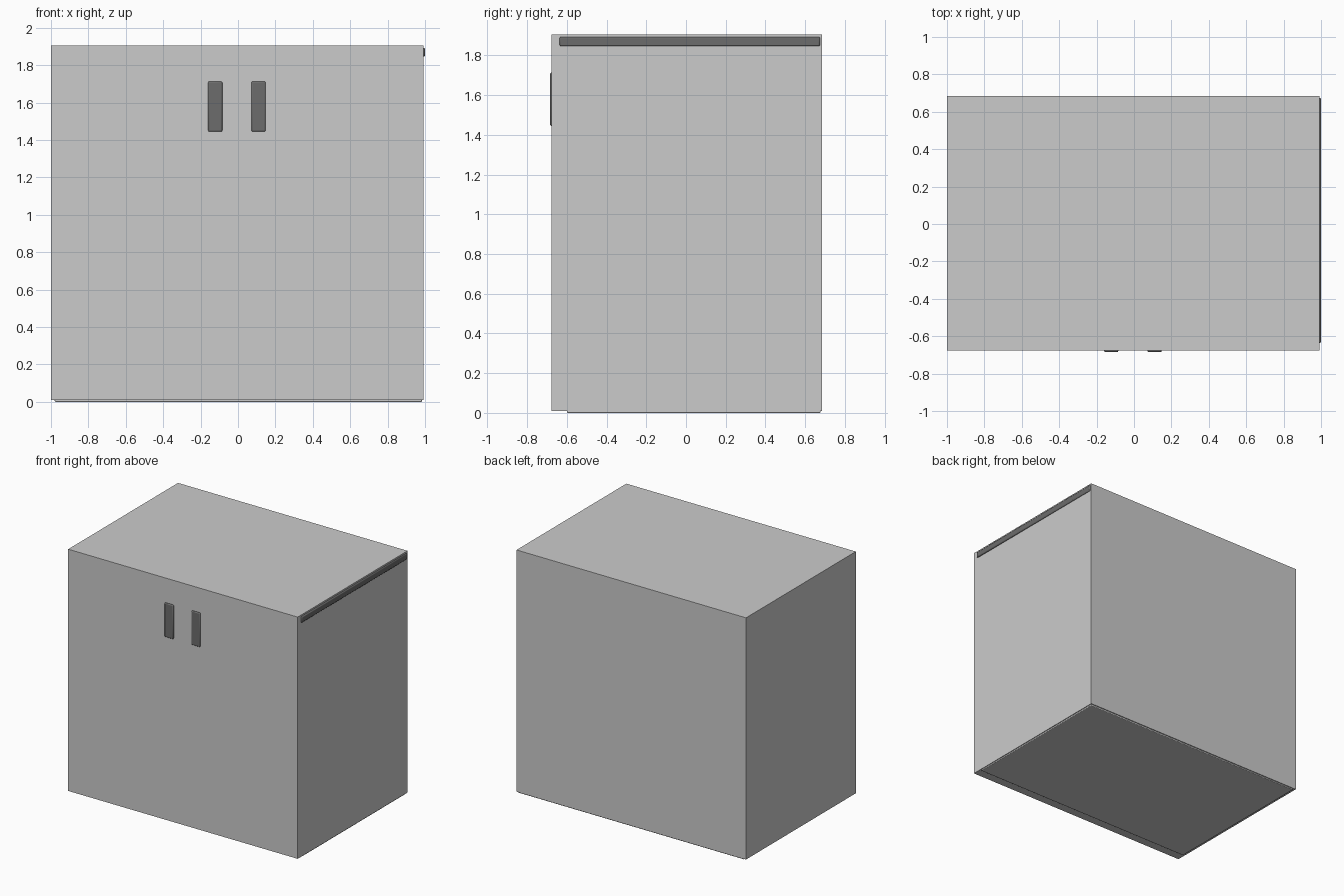
import bpy

if "Cube" in bpy.data.objects:
    bpy.data.objects.remove(bpy.data.objects["Cube"])

dark = bpy.data.materials.new("dark_grey")
dark.diffuse_color = (0.15, 0.15, 0.15, 1)
dark.use_nodes = True
dark.node_tree.nodes["Principled BSDF"].inputs["Base Color"].default_value = dark.diffuse_color


def box(name, lo, hi, bevel=0.0, material=None):
    """Axis-aligned box between two corners, optionally with rounded edges."""
    bpy.ops.mesh.primitive_cube_add(size=1, location=[(a + b) / 2 for a, b in zip(lo, hi)])
    ob = bpy.context.object
    ob.name = name
    ob.scale = [b - a for a, b in zip(lo, hi)]
    bpy.ops.object.transform_apply(location=False, rotation=False, scale=True)
    if bevel:
        mod = ob.modifiers.new("rounded_edges", "BEVEL")
        mod.width = bevel
        mod.segments = 2
        bpy.ops.object.shade_smooth_by_angle()
    if material:
        ob.data.materials.append(material)
    return ob


# Cabinet body
box("cabinet_body", (-1.0, -0.676, 0.009), (0.991, 0.685, 1.905))

# Base plate, set back from the front as a toe kick
box("base_plate", (-0.98, -0.60, 0.0), (0.985, 0.678, 0.018), 0.005)

# Pair of door handles either side of the body's centre line
for side, name in ((-1, "left_handle"), (1, "right_handle")):
    x = -0.006 + side * 0.116
    box(name, (x - 0.038, -0.685, 1.445), (x + 0.038, -0.667, 1.713), 0.007, dark)

# Long rail along the top of the right side
box("side_rail", (0.982, -0.636, 1.846), (1.0, 0.675, 1.893), 0.007, dark)
